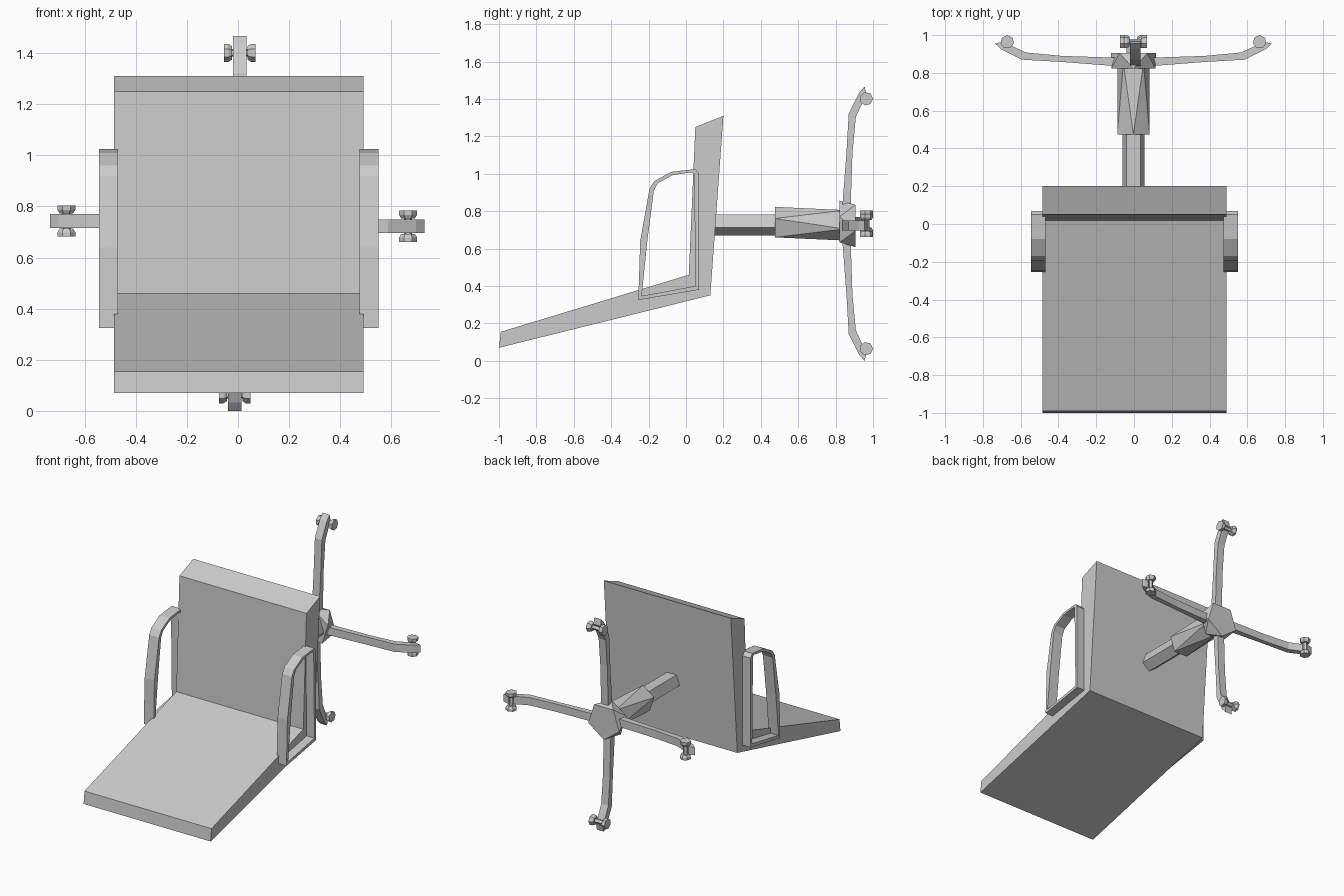
import bpy, bmesh
from math import sin, cos, pi
from mathutils import Matrix, Vector

if "Cube" in bpy.data.objects:
    bpy.data.objects.remove(bpy.data.objects["Cube"])

MID = 0.003                                   # mirror plane of seat and arms
HUB = Vector((-0.003, 0, 0.733))              # axis of the stem and star base


def finish(name, bm, matrix=None):
    if matrix:
        bm.transform(matrix)
    bmesh.ops.recalc_face_normals(bm, faces=bm.faces)
    me = bpy.data.meshes.new(name)
    bm.to_mesh(me)
    bm.free()
    ob = bpy.data.objects.new(name, me)
    bpy.context.collection.objects.link(ob)
    return ob


def prism(name, profile, x0, x1, matrix=None):
    """Extrude a (y, z) profile along x."""
    bm = bmesh.new()
    a, b = [[bm.verts.new((x, y, z)) for y, z in profile] for x in (x0, x1)]
    n = len(profile)
    bm.faces.new(a)
    bm.faces.new(b)
    for i in range(n):
        j = (i + 1) % n
        bm.faces.new((a[i], a[j], b[j], b[i]))
    return finish(name, bm, matrix)


def frame(name, outer, inner, x0, x1):
    """Extrude a closed (y, z) band along x."""
    bm = bmesh.new()
    rings = [[bm.verts.new((x, y, z)) for y, z in loop]
             for x, loop in ((x0, outer), (x1, outer), (x1, inner), (x0, inner))]
    n = len(outer)
    for k in range(4):
        a, b = rings[k], rings[(k + 1) % 4]
        for i in range(n):
            j = (i + 1) % n
            bm.faces.new((a[i], a[j], b[j], b[i]))
    return finish(name, bm)


def hull(name, rings, axis, n, matrix=None):
    """Convex hull of n-gon rings (position, radius, start angle, centre)."""
    bm = bmesh.new()
    for pos, r, turn, (u, v) in rings:
        for i in range(n):
            t = turn + 2 * pi * i / n
            a, b = u + r * cos(t), v + r * sin(t)
            bm.verts.new((a, pos, b) if axis == 'Y' else (pos, a, b))
    bmesh.ops.convex_hull(bm, input=bm.verts[:])
    return finish(name, bm, matrix)


# seat and backrest in one bent slab
prism("seat_and_back", [(-1, 0.07), (-0.99, 0.155), (0.015, 0.46), (0.05, 1.25),
                        (0.2, 1.31), (0.13, 0.35)], MID - 0.487, MID + 0.487)

# armrest loops
outer = [(-0.255, 0.325), (-0.245, 0.64), (-0.195, 0.92), (-0.17, 0.96),
         (-0.08, 1.01), (0.05, 1.025), (0.07, 1.0), (0.07, 0.38)]
inner = [(-0.237, 0.347), (-0.207, 0.64), (-0.172, 0.91), (-0.15, 0.95),
         (-0.07, 0.993), (0.03, 1.008), (0.043, 1.0), (0.052, 0.4)]
for side, s in (("left", -1), ("right", 1)):
    frame(side + "_armrest", outer, inner, MID + s * 0.472, MID + s * 0.547)

# stem, sleeve and hub
UP, DOWN = pi / 2, -pi / 2
c = (HUB.x, HUB.z)
hull("stem", [(0.14, 0.062, DOWN, c), (0.5, 0.062, DOWN, c)], 'Y', 5)
hull("stem_sleeve", [(0.475, 0.09, UP, c), (0.85, 0.09, DOWN, c)], 'Y', 5)
hull("hub", [(0.822, 0.123, UP, c), (0.905, 0.125, DOWN, c)], 'Y', 5)

# four bent legs with twin caster wheels
leg = [(0.835, 0.08), (0.858, 0.38), (0.87, 0.59), (0.925, 0.70), (0.955, 0.733),
       (0.965, 0.69), (0.945, 0.65), (0.908, 0.57), (0.89, 0.38), (0.88, 0.08)]
for k, side in enumerate(("upper", "right", "lower", "left")):
    m = Matrix.Translation(HUB) @ Matrix.Rotation(k * pi / 2, 4, 'Y')
    m = m @ Matrix.Translation((0.01, 0, 0))
    prism(side + "_leg", leg, -0.027, 0.027, m)
    w = (0.964, 0.668)
    hull(side + "_axle", [(-0.04, 0.016, 0, w), (0.04, 0.016, 0, w)], 'X', 5, m)
    for s in (-1, 1):
        hull(side + "_caster_wheel", [(s * 0.03, 0.027, 0, w), (s * 0.044, 0.036, 0, w),
                                      (s * 0.061, 0.036, 0, w)], 'X', 7, m)
